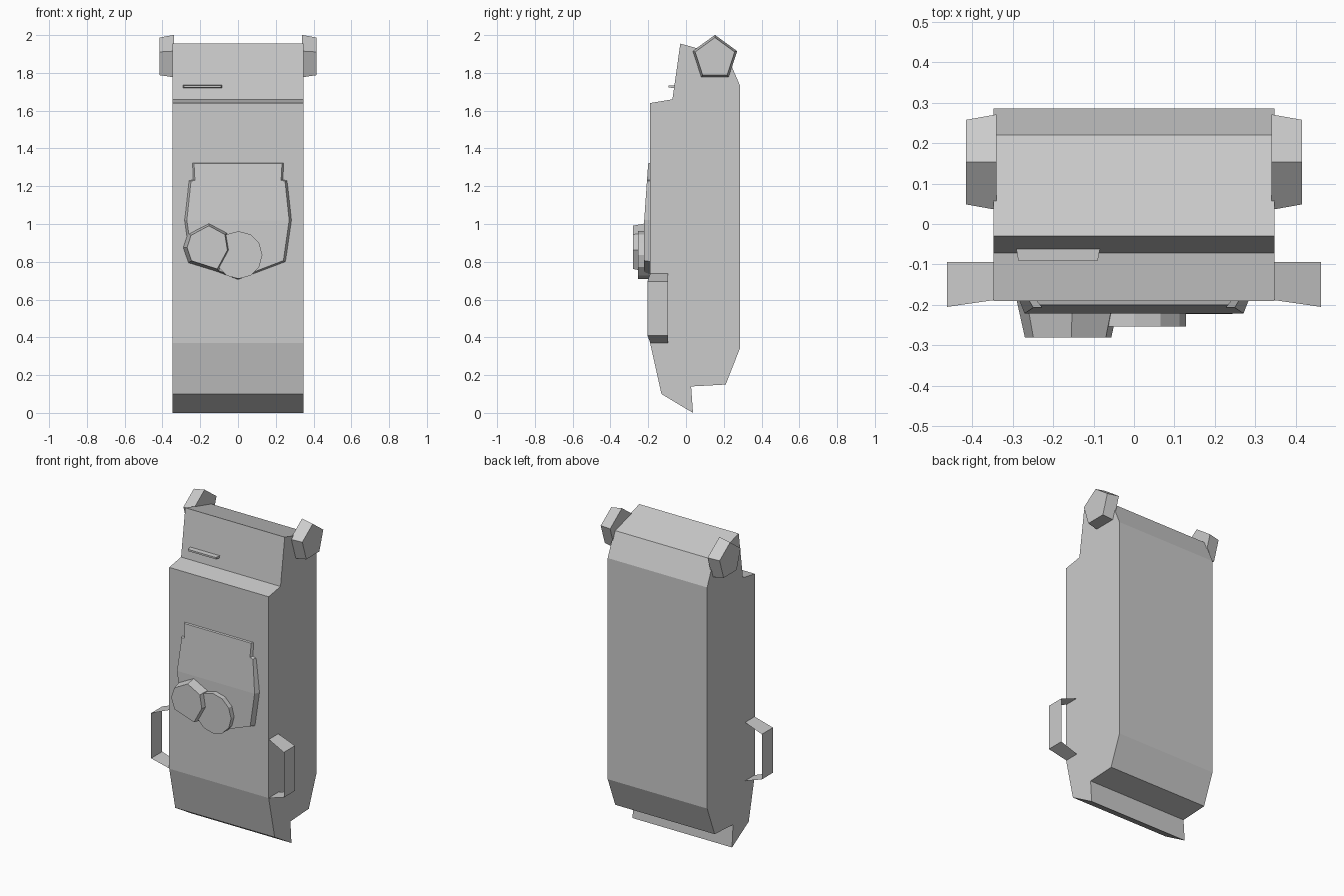
import bpy, bmesh
from math import sin, cos, tau

if "Cube" in bpy.data.objects:
    bpy.data.objects.remove(bpy.data.objects["Cube"])


def loft(name, rings, capped=True, closed=True, mirror=False, split=None):
    """Skin a list of equal-length point rings; split cuts the last cap in two."""
    bm = bmesh.new()
    rows = [[bm.verts.new(p) for p in r] for r in rings]
    n = len(rows[0])
    for a, b in zip(rows, rows[1:]):
        for i in range(n if closed else n - 1):
            j = (i + 1) % n
            bm.faces.new((a[i], a[j], b[j], b[i]))
    if capped:
        bm.faces.new(rows[0][::-1])
        cap = bm.faces.new(rows[-1])
        if split:
            bmesh.utils.face_split(cap, rows[-1][split[0]], rows[-1][split[1]])
    bmesh.ops.recalc_face_normals(bm, faces=bm.faces[:])
    me = bpy.data.meshes.new(name)
    bm.to_mesh(me)
    bm.free()
    ob = bpy.data.objects.new(name, me)
    bpy.context.collection.objects.link(ob)
    if mirror:
        ob.modifiers.new("mirror", 'MIRROR').use_axis[0] = True
    return ob


def ngon(n, r, c):
    """Regular polygon in (horizontal, z), first corner at the top."""
    return [(c[0] + r * sin(tau * i / n), c[1] + r * cos(tau * i / n)) for i in range(n)]


def along_y(pts, y):
    return [(x, y, z) for x, z in pts]


# main body: side profile extruded across x
profile = [(-0.03, 1.955), (0.22, 1.885), (0.285, 1.735), (0.285, 0.34), (0.21, 0.15),
           (0.027, 0.14), (0.037, 0.0), (-0.13, 0.10), (-0.19, 0.37),
           (-0.19, 1.64), (-0.072, 1.66)]
loft("body", [[(x, y, z) for y, z in profile] for x in (-0.347, 0.347)])

# pentagonal knobs on the upper sides
loft("side_knob", [[(x, y, z) for y, z in ngon(5, r, (0.153, 1.877))]
                   for x, r in ((0.34, 0.124), (0.415, 0.11))], mirror=True)

# thin bent-sheet handles on the lower sides
path = [(0.345, 0.74, -0.188), (0.463, 0.695, -0.205), (0.463, 0.41, -0.205), (0.345, 0.37, -0.188)]
loft("side_handle", [[(x, -0.094, z) for x, z, y in path], [(x, y, z) for x, z, y in path]],
     capped=False, closed=False, mirror=True)

# small ledge on the upper front
loft("slot_ledge", [
    along_y([(-0.292, 1.720), (-0.083, 1.720), (-0.083, 1.735), (-0.292, 1.735)], -0.055),
    along_y([(-0.286, 1.722), (-0.090, 1.722), (-0.090, 1.733), (-0.286, 1.733)], -0.092)])

# front plate: bevelled outline, upper half leaning back
half = [(0.245, 1.325), (0.24, 1.235), (0.262, 1.23), (0.285, 1.02), (0.253, 0.80)]
outline = half + [(0.0, 0.705)] + [(-x, z) for x, z in reversed(half)]


def plate_y(z):
    return -0.222 + 0.022 * max(0, (z - 1.01) / 0.315)


front = [(x * 0.95, 1.01 + (z - 1.01) * (0.97 if z < 1.01 else 0.985)) for x, z in outline]
loft("front_plate", [along_y(outline, -0.185), [(x, plate_y(z), z) for x, z in front]],
     split=(3, 7))

# seven-sided boss and round disc on the plate
c = (-0.163, 0.875)
boss = [(-0.153, 1.008), (-0.052, 0.955), (-0.036, 0.86), (-0.10, 0.745),
        (-0.262, 0.795), (-0.29, 0.875), (-0.265, 0.95)]
loft("angular_boss", [along_y(boss, -0.19),
                      along_y([(c[0] + (x - c[0]) * 0.84, c[1] + (z - c[1]) * 0.87)
                               for x, z in boss], -0.281)])
disc = ngon(12, 0.126, (0.003, 0.836))
loft("round_disc", [along_y(disc, -0.19), along_y(disc, -0.253)])
